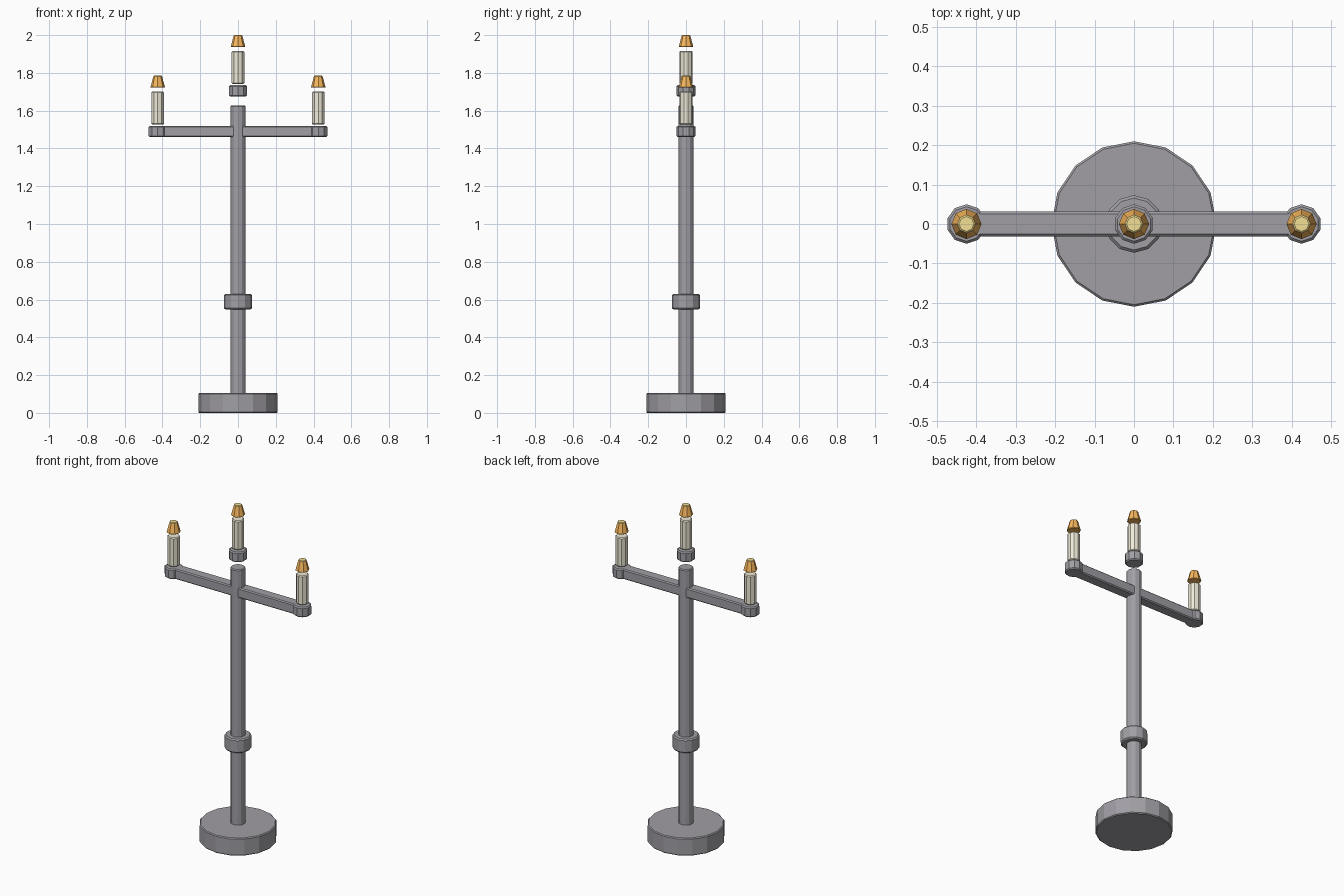
import bpy, math

if "Cube" in bpy.data.objects:
    bpy.data.objects.remove(bpy.data.objects["Cube"])


def material(name, color):
    m = bpy.data.materials.new(name)
    m.diffuse_color = color
    return m


iron = material("dark_iron", (0.19, 0.185, 0.21, 1))
wax = material("wax", (0.87, 0.83, 0.69, 1))
orange = material("flame_orange", (0.95, 0.48, 0.11, 1))
yellow = material("flame_tip_yellow", (0.90, 0.74, 0.30, 1))


def soften(ob, width):
    b = ob.modifiers.new("edge_bevel", 'BEVEL')
    b.width = width
    b.segments = 1
    b.limit_method = 'ANGLE'
    b.angle_limit = math.radians(50)


def turned(name, sides, r1, r2, z1, z2, x=0, bevel=0.005, mats=(iron,)):
    bpy.ops.mesh.primitive_cone_add(vertices=sides, radius1=r1, radius2=r2,
                                    depth=z2 - z1, location=(x, 0, (z1 + z2) / 2))
    ob = bpy.context.object
    ob.name = name
    for m in mats:
        ob.data.materials.append(m)
    soften(ob, bevel)
    return ob


# Use the same iron tone on all metal parts
iron.diffuse_color = (0.355, 0.345, 0.375, 1)

# Stand: foot, stem and knob
turned("base", 16, 0.21, 0.21, 0, 0.105)
turned("stem", 12, 0.041, 0.041, 0.08, 1.627)
turned("stem_collar", 12, 0.073, 0.073, 0.547, 0.63, bevel=0.007)

# Crossbar
bpy.ops.mesh.primitive_cube_add(size=1, location=(0, 0, 1.49))
bar = bpy.context.object
bar.name = "crossbar"
bar.scale = (0.84, 0.064, 0.06)
bpy.ops.object.transform_apply(location=False, rotation=False, scale=True)
bar.data.materials.append(iron)
soften(bar, 0.006)

# Three cups with floating candles and flames
for label, x, z in (("left", -0.425, 1.46), ("middle", 0, 1.675), ("right", 0.425, 1.46)):
    turned(label + "_cup", 10, 0.05, 0.05, z, z + 0.06, x, 0.006)
    turned(label + "_candle", 10, 0.035, 0.035, z + 0.067, z + 0.241, x, 0.005, [wax])
    flame = turned(label + "_flame", 8, 0.039, 0.022, z + 0.262, z + 0.325, x, 0.003,
                   [orange, yellow])
    # yellow flame tip
    for p in flame.data.polygons:
        if p.normal.z > 0.9:
            p.material_index = 1

for m in bpy.data.materials:
    if m.users and not m.is_grease_pencil:
        m.use_nodes = True
        m.node_tree.nodes["Principled BSDF"].inputs["Base Color"].default_value = m.diffuse_color
